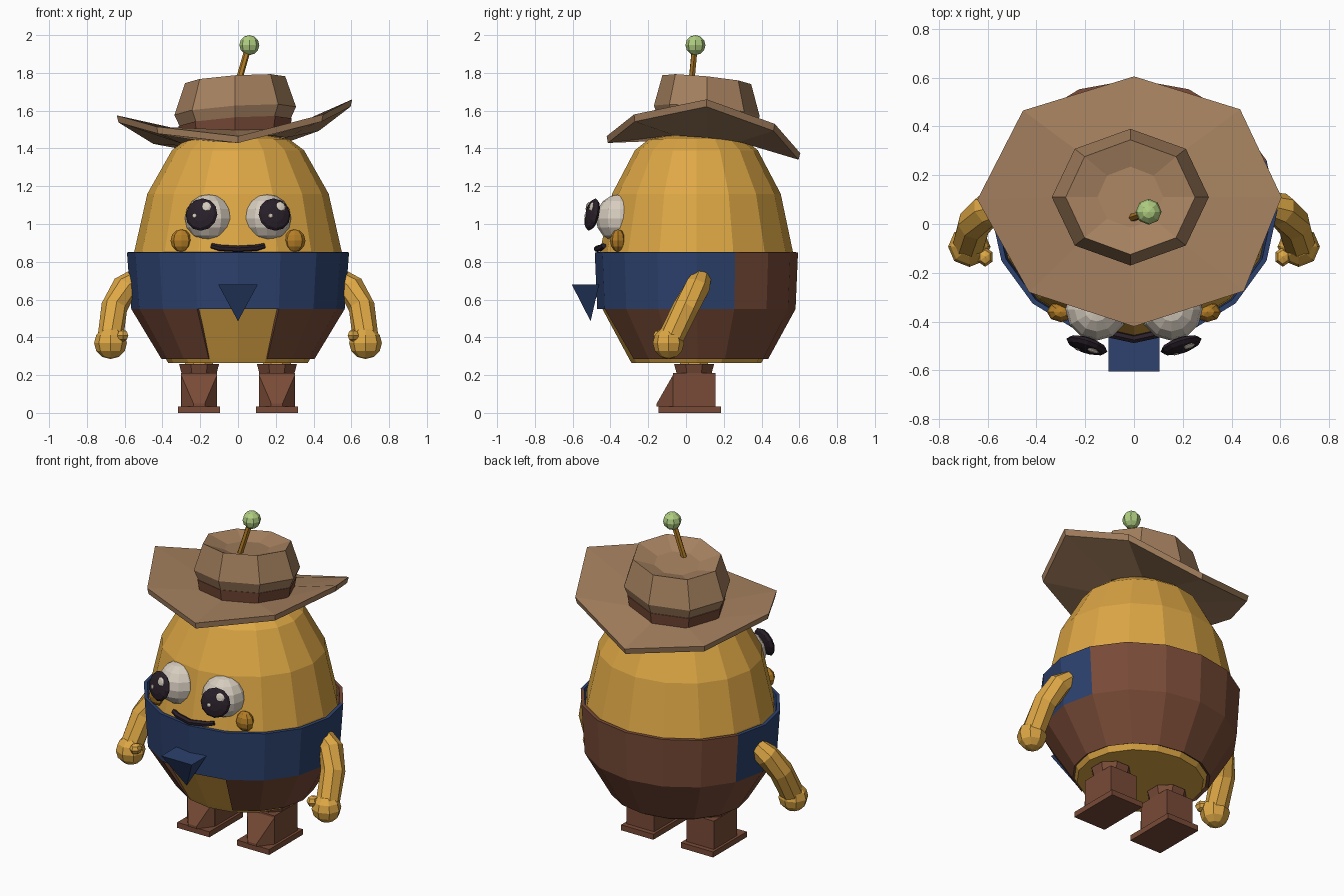
import bpy, bmesh
from math import sin, cos, pi
from mathutils import Vector, Matrix

if "Cube" in bpy.data.objects:
    bpy.data.objects.remove(bpy.data.objects["Cube"], do_unlink=True)


def material(name, r, g, b):
    m = bpy.data.materials.new(name)
    m.use_nodes = True
    m.diffuse_color = (r, g, b, 1)
    m.node_tree.nodes["Principled BSDF"].inputs["Base Color"].default_value = (r, g, b, 1)
    return m


YELLOW = material("yellow", 0.73, 0.39, 0.06)
GOLD = material("dark gold", 0.46, 0.21, 0.02)
BROWN = material("brown", 0.19, 0.07, 0.038)
TAN = material("tan", 0.38, 0.22, 0.115)
BLUE = material("navy blue", 0.026, 0.054, 0.156)
DARK = material("near black", 0.022, 0.014, 0.022)
WHITE = material("off white", 0.68, 0.61, 0.52)
GREEN = material("pale green", 0.43, 0.61, 0.22)


def finish(name, bm, *mats):
    bmesh.ops.recalc_face_normals(bm, faces=bm.faces)
    me = bpy.data.meshes.new(name)
    bm.to_mesh(me)
    bm.free()
    for m in mats:
        me.materials.append(m)
    ob = bpy.data.objects.new(name, me)
    bpy.context.collection.objects.link(ob)
    return ob


def ring(c, rx, ry, n, turn=0.0):
    """Horizontal loop of points that starts at the front."""
    return [Vector((c[0] + rx * sin(2 * pi * (i + turn) / n),
                    c[1] - ry * cos(2 * pi * (i + turn) / n), c[2])) for i in range(n)]


def loft(name, rings, *mats, caps=True, closed=False, rule=None):
    """Skin a row of loops; rule(row, column) gives a material index or None for a gap."""
    bm = bmesh.new()
    vs = [[bm.verts.new(p) for p in r] for r in rings]
    n = len(vs[0])
    for j in range(len(vs) if closed else len(vs) - 1):
        a, b = vs[j], vs[(j + 1) % len(vs)]
        for i in range(n):
            k = rule(j, i) if rule else 0
            if k is not None:
                f = bm.faces.new((a[i], a[(i + 1) % n], b[(i + 1) % n], b[i]))
                f.material_index = k
    if caps and not closed:
        bm.faces.new(vs[0])
        bm.faces.new(vs[-1])
    return finish(name, bm, *mats)


def tube(name, path, radii, mat, n=8):
    pts = [Vector(p) for p in path]
    rings = []
    for i, p in enumerate(pts):
        d = pts[min(i + 1, len(pts) - 1)] - pts[max(i - 1, 0)]
        side = d.cross(Vector((0, 1, 0.2))).normalized()
        up = side.cross(d).normalized()
        rings.append([p + radii[i] * (side * cos(2 * pi * k / n) + up * sin(2 * pi * k / n))
                      for k in range(n)])
    return loft(name, rings, mat)


def ball(name, c, size, mat, u=10, v=7, aim=(0, 0, 1)):
    """Low-poly ellipsoid whose pole points along aim."""
    bm = bmesh.new()
    rot = Vector(aim).to_track_quat('Z', 'Y').to_matrix().to_4x4()
    m = Matrix.Translation(c) @ rot @ Matrix.Diagonal((*size, 1))
    bmesh.ops.create_uvsphere(bm, u_segments=u, v_segments=v, radius=1, matrix=m)
    return finish(name, bm, mat)


def hull(name, pts, mat):
    bm = bmesh.new()
    for p in pts:
        bm.verts.new(p)
    bmesh.ops.convex_hull(bm, input=bm.verts)
    bmesh.ops.dissolve_limit(bm, angle_limit=0.01, verts=bm.verts, edges=bm.edges)
    return finish(name, bm, mat)


def box(name, c, half, mat):
    return hull(name, [(c[0] + half[0] * a, c[1] + half[1] * b, c[2] + half[2] * d)
                       for a in (-1, 1) for b in (-1, 1) for d in (-1, 1)], mat)


# Egg-shaped body
CY = 0.055
egg = [(0.37, 0.265), (0.385, 0.29), (0.535, 0.55), (0.56, 0.70), (0.55, 0.85),
       (0.48, 1.16), (0.35, 1.39), (0.27, 1.45), (0.10, 1.48)]
loft("body", [ring((0, CY, z), r, r * 0.93, 16) for r, z in egg], YELLOW)


# Vest: navy band round the front, brown elsewhere, open at the lower front
def vest_rule(row, col):
    d = min(col, 15 - col)
    if row == 0:
        return None if d == 0 else 0
    return 1 if d < 5 else 0


vest = loft("vest", [ring((0, CY + dy, z), rx, ry, 16) for rx, ry, z, dy in
                     ((0.405, 0.37, 0.285, 0.01), (0.565, 0.525, 0.55, 0), (0.588, 0.538, 0.85, 0))],
            BROWN, BLUE, caps=False, rule=vest_rule)
shell = vest.modifiers.new("thickness", 'SOLIDIFY')
shell.thickness = 0.02
shell.offset = -1

# Kerchief point at the front
hull("kerchief_point", [(-0.105, -0.605, 0.68), (0.105, -0.605, 0.68), (-0.105, -0.46, 0.68),
                        (0.105, -0.46, 0.68), (0, -0.505, 0.485)], BLUE)

# Paired parts
for s, side in ((1, "left"), (-1, "right")):
    # Arm, hand and thumb
    tube(side + "_arm", [(s * 0.54, 0.08, 0.71), (s * 0.60, 0.06, 0.665), (s * 0.655, 0.0, 0.56),
                         (s * 0.675, -0.08, 0.40)], (0.055, 0.07, 0.07, 0.068), YELLOW)
    ball(side + "_hand", (s * 0.675, -0.093, 0.37), (0.087, 0.083, 0.085), YELLOW, 8, 6)
    ball(side + "_thumb", (s * 0.61, -0.135, 0.41), (0.034, 0.04, 0.032), YELLOW, 6, 4)

    # Boot: sole, shaft, pointed toe and cuff
    x = s * 0.206
    box(side + "_sole", (x, 0.02, 0.017), (0.111, 0.166, 0.017), BROWN)
    box(side + "_boot_shaft", (x, 0.043, 0.12), (0.095, 0.113, 0.09), BROWN)
    hull(side + "_boot_toe", [(x + a * 0.095, -0.069, z) for a in (-1, 1) for z in (0.034, 0.2)]
         + [(x + a, -0.155, z) for a in (-0.03, 0.03) for z in (0.034, 0.05)], BROWN)
    loft(side + "_boot_cuff", [ring((x, 0.043, z), r, r, 8, 0.5) for r, z in
                               ((0.095, 0.19), (0.115, 0.26))], BROWN)
    loft(side + "_leg", [ring((x, 0.043, z), 0.08, 0.08, 8, 0.5) for z in (0.24, 0.31)], YELLOW)

    # Eye with a flattened pupil and two glints
    aim = Vector((s * 0.3, -0.93, 0.22)).normalized()
    pupil = Vector((s * 0.193, -0.497, 1.05))
    across = Vector((0, 0, 1)).cross(aim).normalized()
    rise = aim.cross(across)
    ball(side + "_eye", (s * 0.153, -0.35, 1.03), (0.128, 0.128, 0.128), WHITE, 12, 8)
    ball(side + "_pupil", pupil, (0.088, 0.088, 0.028), DARK, 12, 6, aim)
    for name, dx, dz, r in (("large", 0.03, 0.037, 0.027), ("small", -0.03, -0.012, 0.015)):
        spot = pupil + across * dx + rise * dz + aim * 0.022
        ball(side + "_" + name + "_glint", spot, (r, r, 0.008), WHITE, 8, 4, aim)

    # Cheek
    ball(side + "_cheek", (s * 0.30, -0.36, 0.912), (0.057, 0.042, 0.06), GOLD, 8, 6)

# Mouth
tube("mouth", [(-0.14, -0.435, 0.885), (-0.10, -0.45, 0.874), (0, -0.472, 0.868),
               (0.10, -0.45, 0.874), (0.14, -0.435, 0.885)],
     (0.014, 0.017, 0.017, 0.017, 0.014), DARK, 6)


# Hat, leaning back and to one side
def hat_ring(z, rx, ry):
    pts = ring((-0.015, 0.11, z), rx, ry, 8)
    for p in pts:
        p.z += 0.068 * p.x - 0.1 * (p.y - 0.11)
    return pts


brim = [Vector(p) for p in (
    (0, -0.42, 1.465), (0.45, -0.275, 1.58), (0.605, 0.11, 1.66), (0.435, 0.47, 1.53),
    (0, 0.605, 1.375), (-0.455, 0.465, 1.46), (-0.642, 0.10, 1.575), (-0.43, -0.28, 1.515))]
inner = hat_ring(1.475, 0.27, 0.24)
drop = Vector((0, 0, 0.035))
loft("hat_brim", [brim, inner, [p - drop for p in inner], [p * 0.985 - drop * 0.4 for p in brim]],
     TAN, closed=True)
loft("hat_band", [hat_ring(1.46, 0.285, 0.25), hat_ring(1.54, 0.30, 0.262)], BROWN)
loft("hat_crown", [hat_ring(z, rx, ry) for z, rx, ry in
                   ((1.445, 0.25, 0.22), (1.53, 0.29, 0.255), (1.60, 0.322, 0.28),
                    (1.765, 0.265, 0.235), (1.725, 0.135, 0.125))], TAN)

# Antenna
tube("antenna_rod", [(-0.01, 0.025, 1.71), (0.05, 0.045, 1.92)], (0.017, 0.017), GOLD, 6)
ball("antenna_tip", (0.06, 0.05, 1.947), (0.053, 0.053, 0.053), GREEN, 8, 6)
